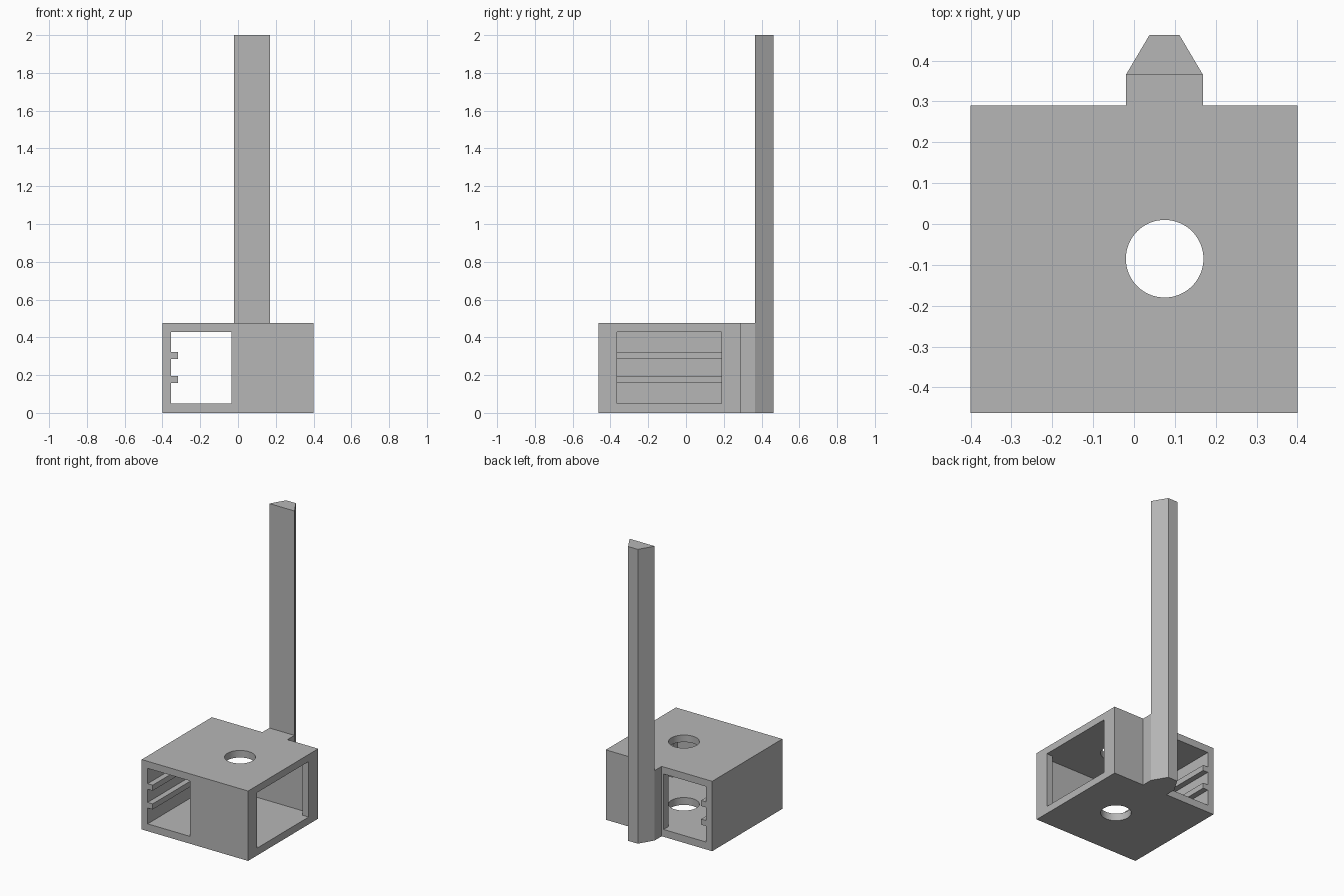
import bpy
import bmesh

default = bpy.data.objects.get("Cube")
if default:
    bpy.data.objects.remove(default, do_unlink=True)

grey = bpy.data.materials.new("plain grey")
grey.use_nodes = True
GREY = (0.47, 0.47, 0.47, 1)
grey.diffuse_color = GREY
for node in grey.node_tree.nodes:
    if node.type == "BSDF_PRINCIPLED":
        node.inputs["Base Color"].default_value = GREY


def prism(name, outline, z0, z1):
    """Extrude a counter-clockwise (x, y) outline from z0 to z1."""
    bm = bmesh.new()
    low = [bm.verts.new((x, y, z0)) for x, y in outline]
    high = [bm.verts.new((x, y, z1)) for x, y in outline]
    bm.faces.new(low[::-1])
    bm.faces.new(high)
    for i in range(len(low)):
        j = (i + 1) % len(low)
        bm.faces.new((low[i], low[j], high[j], high[i]))
    mesh = bpy.data.meshes.new(name)
    bm.to_mesh(mesh)
    bm.free()
    mesh.materials.append(grey)
    obj = bpy.data.objects.new(name, mesh)
    bpy.context.collection.objects.link(obj)
    return obj


def box(name, x0, x1, y0, y1, z0, z1):
    return prism(name, [(x0, y0), (x1, y0), (x1, y1), (x0, y1)], z0, z1)


def activate(obj):
    bpy.ops.object.select_all(action="DESELECT")
    obj.select_set(True)
    bpy.context.view_layer.objects.active = obj


def cut(target, cutter):
    """Subtract the cutter from the target, then discard the cutter."""
    cutter.hide_render = True
    mod = target.modifiers.new("cut", "BOOLEAN")
    mod.operation = "DIFFERENCE"
    mod.solver = "EXACT"
    mod.object = cutter
    activate(target)
    bpy.ops.object.modifier_apply(modifier=mod.name)
    bpy.data.objects.remove(cutter, do_unlink=True)


# Main dimensions
HALF, FRONT, BACK, TOP = 0.4, -0.463, 0.29, 0.475
FLOOR, CEILING = 0.05, 0.427
INNER = -0.355

# Hollow case: cavity, front-to-back slot, side window, round hole
case = box("case", -HALF, HALF, FRONT, BACK, 0, TOP)
cut(case, box("cavity", INNER, 0.355, -0.415, 0.24, FLOOR, CEILING))
cut(case, box("slot", INNER, -0.035, -0.6, 0.6, FLOOR, CEILING))
cut(case, box("window", 0.2, 0.6, -0.365, 0.187, FLOOR, CEILING))
bpy.ops.mesh.primitive_cylinder_add(vertices=64, radius=0.095, depth=1,
                                    location=(0.075, -0.085, 0.25))
cut(case, bpy.context.object)
activate(case)
bpy.ops.object.shade_smooth_by_angle()

# Guide rails along the inner side wall
for name, z in (("lower_rail", 0.158), ("upper_rail", 0.285)):
    box(name, INNER, -0.317, FRONT, BACK, z, z + 0.038)

# Mast with chamfered back corners, and the block joining it to the case
X0, X1, MAST_Y, MAST_BACK = -0.02, 0.169, 0.365, 0.463
box("mast_bracket", X0, X1, BACK, MAST_Y, 0, TOP)
prism("mast", [(X0, MAST_Y), (X1, MAST_Y),
               (0.111, MAST_BACK), (0.038, MAST_BACK)], 0, 2)
